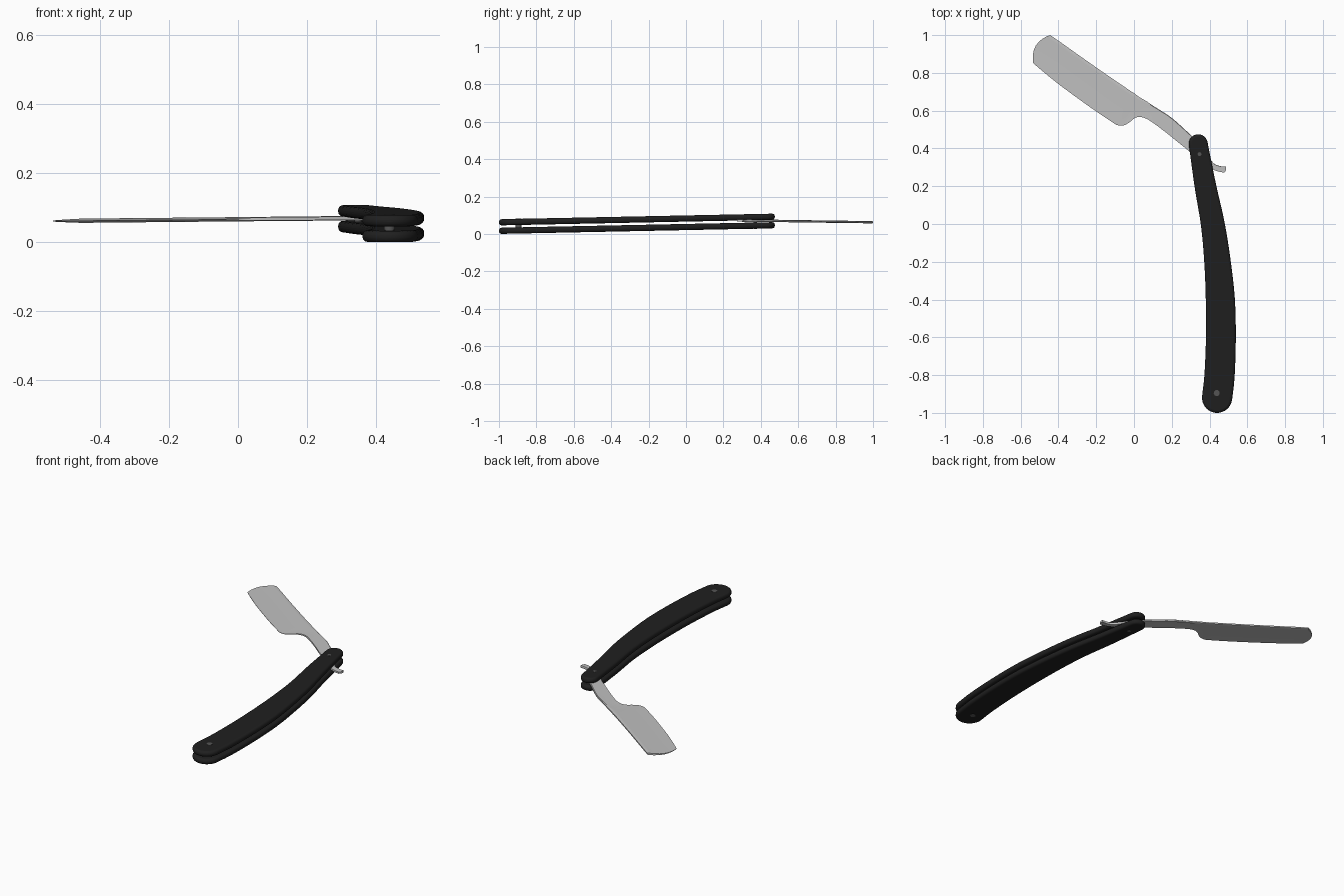
import bpy, bmesh, math
from mathutils import Vector

if "Cube" in bpy.data.objects:
    bpy.data.objects.remove(bpy.data.objects["Cube"])


def material(name, value):
    m = bpy.data.materials.new(name)
    m.diffuse_color = (value, value, value, 1)
    m.use_nodes = True
    m.node_tree.nodes["Principled BSDF"].inputs["Base Color"].default_value = m.diffuse_color
    return m


BLACK = material("black handle", 0.014)
STEEL = material("brushed steel", 0.53)
GREY = material("dark grey pin", 0.09)


def make(name, bm, mat, angle=35):
    bmesh.ops.recalc_face_normals(bm, faces=bm.faces)
    me = bpy.data.meshes.new(name)
    bm.to_mesh(me)
    bm.free()
    me.materials.append(mat)
    ob = bpy.data.objects.new(name, me)
    bpy.context.collection.objects.link(ob)
    bpy.ops.object.select_all(action='DESELECT')
    ob.select_set(True)
    bpy.context.view_layer.objects.active = ob
    bpy.ops.object.shade_smooth_by_angle(angle=math.radians(angle))
    return ob


def smooth_path(rows, steps):
    """Catmull-Rom through rows of equal length."""
    rows = [Vector(r) for r in rows]
    out = []
    for i in range(len(rows) - 1):
        p1, p2 = rows[i], rows[i + 1]
        p0 = rows[i - 1] if i else p1 * 2 - p2
        p3 = rows[i + 2] if i + 2 < len(rows) else p2 * 2 - p1
        for k in range(steps):
            t = k / steps
            out.append(0.5 * (2 * p1 + (p2 - p0) * t + (2 * p0 - 5 * p1 + 4 * p2 - p3) * t * t
                              + (3 * p1 - p0 - 3 * p2 + p3) * t ** 3))
    out.append(rows[-1])
    return out


def rise(y):
    return 0.03 * (y + 1) / 1.475


# Handle scales: curved outline with round ends (x, y, half width)
SPINE = [(0.34, 0.425, 0.05), (0.378, 0.2, 0.057), (0.417, 0.0, 0.063), (0.442, -0.2, 0.07),
         (0.457, -0.4, 0.077), (0.460, -0.6, 0.079), (0.453, -0.8, 0.080), (0.440, -0.92, 0.080)]


def handle_scale(name, z0):
    path = smooth_path(SPINE, 4)
    left, right = [], []
    for i, p in enumerate(path):
        a, b = path[max(i - 1, 0)], path[min(i + 1, len(path) - 1)]
        t = Vector((b.x - a.x, b.y - a.y)).normalized()
        n = Vector((-t.y, t.x))
        c = Vector((p.x, p.y))
        left.append(c + n * p.z)
        right.append(c - n * p.z)
        if i == 0:
            start = (c, -t, n, p.z)
    end = (c, t, n, p.z)

    def cap(c, t, n, r, s):
        return [c + (n * math.cos(math.pi * k / 14) * s + t * math.sin(math.pi * k / 14)) * r
                for k in range(1, 14)]

    outline = left + cap(*end, 1) + right[::-1] + cap(*start, -1)
    bm = bmesh.new()
    f = bm.faces.new([bm.verts.new((p.x, p.y, z0 + rise(p.y))) for p in outline])
    new = bmesh.ops.extrude_face_region(bm, geom=[f])["geom"]
    bmesh.ops.translate(bm, vec=(0, 0, 0.033), verts=[v for v in new if isinstance(v, bmesh.types.BMVert)])
    ob = make(name, bm, BLACK)
    # rounded edges
    bev = ob.modifiers.new("round", 'BEVEL')
    bev.width = 0.014
    bev.segments = 4
    bev.limit_method = 'ANGLE'
    bev.angle_limit = math.radians(40)


handle_scale("lower_handle_scale", 0.0)
handle_scale("upper_handle_scale", 0.0455)


# Blade, tang and tail: spine xy, edge xy, end bulge, half thickness at the edge
BLADE = [(-0.444, 1.0, -0.534, 0.852, 0.036, 0.001),
         (-0.39, 0.963, -0.485, 0.81, 0.015, 0.001),
         (-0.286, 0.889, -0.392, 0.735, 0, 0.001),
         (-0.153, 0.796, -0.233, 0.619, 0, 0.001),
         (-0.021, 0.706, -0.116, 0.54, 0, 0.001),
         (0.0, 0.693, -0.09, 0.524, 0, 0.001),
         (0.021, 0.677, -0.058, 0.521, 0, 0.001),
         (0.042, 0.664, -0.026, 0.537, 0, 0.002),
         (0.069, 0.648, 0.005, 0.561, 0, 0.003),
         (0.095, 0.63, 0.037, 0.566, 0, 0.004),
         (0.138, 0.603, 0.079, 0.55, 0, 0.005),
         (0.201, 0.561, 0.153, 0.497, 0, 0.005),
         (0.275, 0.495, 0.228, 0.437, 0, 0.005),
         (0.339, 0.434, 0.291, 0.386, 0, 0.005),
         (0.381, 0.381, 0.339, 0.344, 0, 0.005),
         (0.418, 0.325, 0.407, 0.296, 0, 0.005),
         (0.455, 0.307, 0.439, 0.280, 0, 0.005),
         (0.487, 0.305, 0.478, 0.272, -0.005, 0.005)]
ACROSS = [0, 0.04, 0.1, 0.2, 0.35, 0.5, 0.65, 0.8, 0.92, 1]

bm = bmesh.new()
rings = []
for sx, sy, ex, ey, bulge, edge in smooth_path(BLADE, 4):
    s, e = Vector((sx, sy)), Vector((ex, ey))
    d = e - s
    n = Vector((d.y, -d.x)).normalized()
    top, bottom = [], []
    for t in ACROSS:
        p = s + d * t + n * bulge * 4 * t * (1 - t)
        hollow = edge + (0.0065 - edge) * (1 - t) ** 1.6       # hollow grind
        h = hollow * (0.6 if t == 0 else 1)
        zc = 0.062 + 0.0095 * (p.x + 0.5)
        top.append(bm.verts.new((p.x, p.y, zc + h)))
        bottom.append(bm.verts.new((p.x, p.y, zc - h)))
    rings.append(top + bottom[::-1])
m = len(rings[0])
for a, b in zip(rings, rings[1:]):
    for k in range(m):
        bm.faces.new((a[k], a[(k + 1) % m], b[(k + 1) % m], b[k]))
for r in (rings[0], rings[-1]):
    for k in range(m // 2 - 1):
        bm.faces.new((r[k], r[k + 1], r[m - 2 - k], r[m - 1 - k]))
make("blade", bm, STEEL)


# Pins through both scales
def pin(name, x, y, radius):
    bm = bmesh.new()
    bmesh.ops.create_cone(bm, cap_ends=True, segments=24, radius1=radius, radius2=radius, depth=0.0805)
    bmesh.ops.translate(bm, vec=(x, y, 0.0393 + rise(y)), verts=bm.verts)
    make(name, bm, GREY)


pin("pivot_pin", 0.347, 0.37, 0.010)
pin("end_pin", 0.438, -0.895, 0.016)
